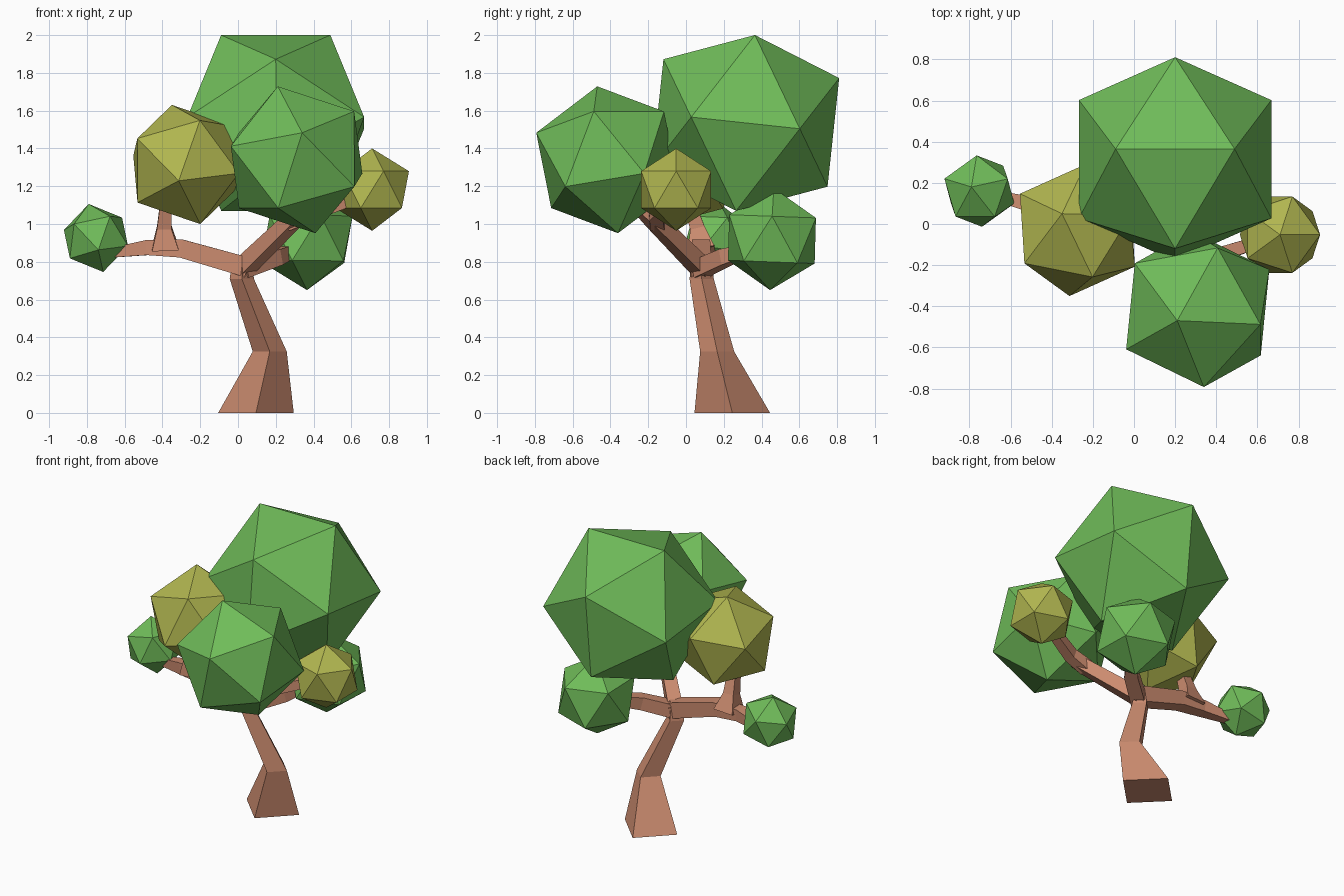
import bpy, bmesh, math
from mathutils import Vector, Matrix

if "Cube" in bpy.data.objects:
    bpy.data.objects.remove(bpy.data.objects["Cube"])


def material(name, rgb):
    m = bpy.data.materials.new(name)
    m.diffuse_color = (*rgb, 1)
    m.use_nodes = True
    m.node_tree.nodes["Principled BSDF"].inputs["Base Color"].default_value = m.diffuse_color
    return m


BARK = material("bark", (0.60, 0.26, 0.16))
GREEN = material("green_leaves", (0.16, 0.50, 0.10))
OLIVE = material("olive_leaves", (0.44, 0.47, 0.08))


def add_object(name, bm, mat):
    bmesh.ops.recalc_face_normals(bm, faces=bm.faces)
    me = bpy.data.meshes.new(name)
    bm.to_mesh(me)
    bm.free()
    me.materials.append(mat)
    ob = bpy.data.objects.new(name, me)
    bpy.context.collection.objects.link(ob)


def limb(name, stations, horizontal=False):
    """Four-sided tapering tube through (x, y, z, radius) stations."""
    bm = bmesh.new()
    pts = [Vector(s[:3]) for s in stations]
    rings = []
    for i, p in enumerate(pts):
        if horizontal:
            u, v, turn = Vector((1, 0, 0)), Vector((0, 1, 0)), 0
        else:
            t = (pts[min(i + 1, len(pts) - 1)] - pts[max(i - 1, 0)]).normalized()
            ref = Vector((0, 1, 0)) if abs(t.z) > 0.8 else Vector((0, 0, 1))
            u = t.cross(ref).normalized()
            v, turn = u.cross(t), math.pi / 4
        r = stations[i][3]
        rings.append([bm.verts.new(p + r * (u * math.cos(a) + v * math.sin(a)))
                      for a in (turn + k * math.pi / 2 for k in range(4))])
    for a, b in zip(rings, rings[1:]):
        for k in range(4):
            n = (k + 1) % 4
            bm.faces.new((a[k], a[n], b[n], b[k]))
    bm.faces.new(rings[0])
    bm.faces.new(rings[-1])
    add_object(name, bm, BARK)


def leaf_ball(name, mat, centre, radius, tip, neighbour):
    """Icosahedron turned so two adjacent corners point along the given directions."""
    z = Vector(tip).normalized()
    b = Vector(neighbour)
    x = (b - b.dot(z) * z).normalized()
    rot = Matrix((x, z.cross(x), z)).transposed().to_4x4()
    bm = bmesh.new()
    bmesh.ops.create_icosphere(bm, subdivisions=1, radius=radius,
                               matrix=Matrix.Translation(centre) @ rot)
    add_object(name, bm, mat)


# trunk
limb("trunk", [(0.095, 0.245, 0, 0.2), (0.168, 0.165, 0.325, 0.09),
               (0.02, 0.083, 0.71, 0.064), (0.025, 0.08, 0.83, 0.05)], True)

# branches
limb("left_branch", [(0.05, 0.08, 0.77, 0.075), (-0.3, 0.08, 0.87, 0.068),
                     (-0.48, 0.09, 0.875, 0.056), (-0.72, 0.15, 0.84, 0.03)])
limb("left_twig", [(-0.385, 0.08, 0.87, 0.1), (-0.39, 0.06, 0.98, 0.055),
                   (-0.38, 0.01, 1.14, 0.04)])
limb("front_branch", [(0.02, 0.09, 0.76, 0.065), (0.29, -0.17, 1.02, 0.055),
                      (0.33, -0.3, 1.14, 0.04)])
limb("right_branch", [(0.26, -0.15, 1.0, 0.055), (0.38, -0.16, 1.05, 0.05),
                      (0.66, -0.07, 1.15, 0.04)])
limb("back_branch", [(0.02, 0.07, 0.76, 0.065), (0.2, 0.21, 0.825, 0.06),
                     (0.33, 0.4, 0.88, 0.04)])

# foliage
leaf_ball("top_foliage", GREEN, (0.2, 0.315, 1.535), 0.55,
          (-0.29, 0.05, 0.466), (0.29, 0.05, 0.466))
leaf_ball("front_foliage", GREEN, (0.31, -0.415, 1.34), 0.405,
          (-0.1, -0.055, 0.39), (0.03, -0.375, 0.14))
leaf_ball("back_foliage", GREEN, (0.365, 0.455, 0.92), 0.27,
          (0, 0.01, 0.27), (0.25, 0, 0.1))
leaf_ball("left_foliage", GREEN, (-0.752, 0.16, 0.926), 0.185,
          (-0.038, 0.02, 0.178), (0.145, 0.06, 0.1))
leaf_ball("left_olive_foliage", OLIVE, (-0.275, -0.03, 1.315), 0.334,
          (-0.075, 0.08, 0.315), (0.075, -0.23, 0.23))
leaf_ball("right_olive_foliage", OLIVE, (0.71, -0.052, 1.182), 0.218,
          (0, 0, 1), (0.2, 0, 0.1))
